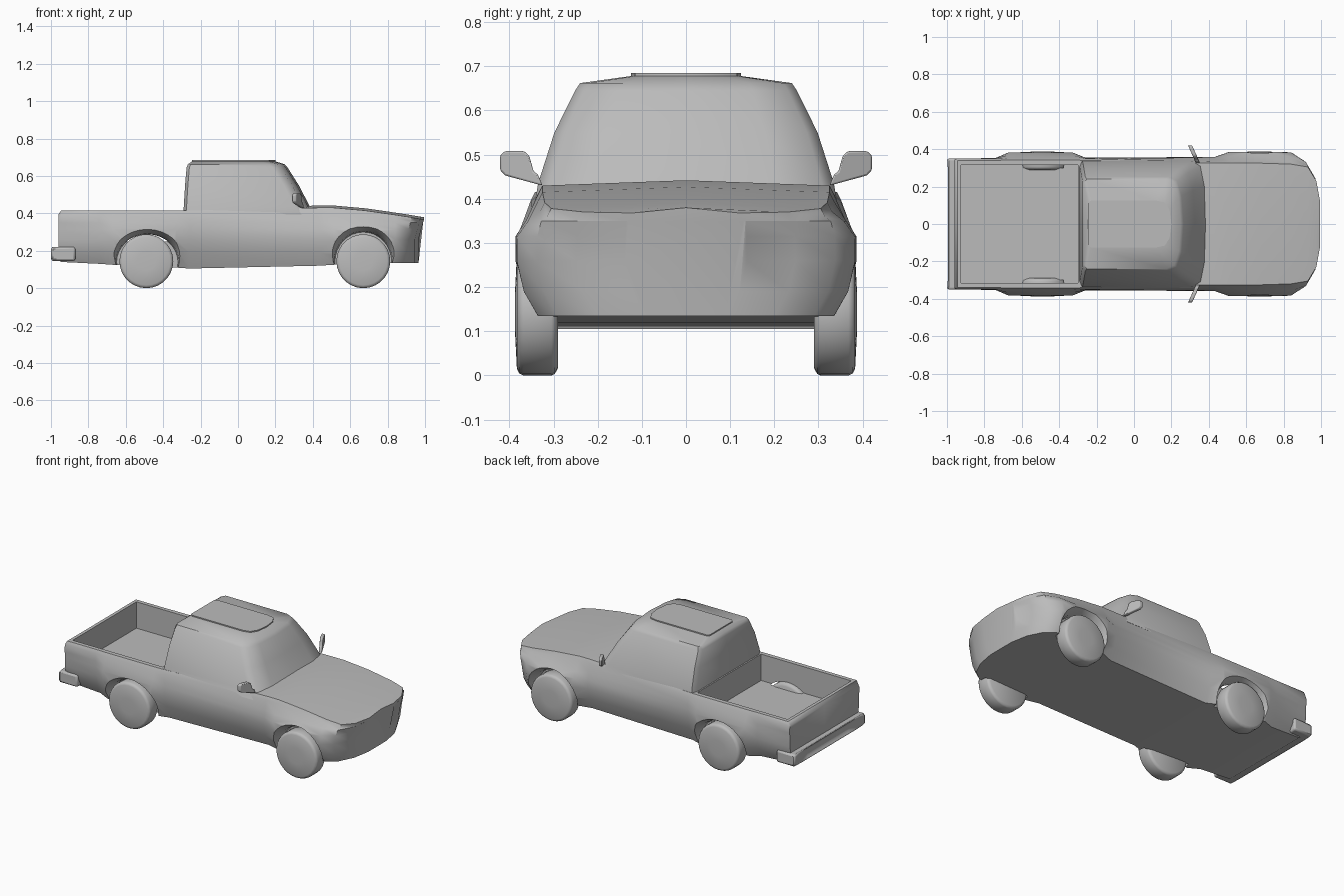
import bpy, bmesh, math
from mathutils import Matrix, Vector

cube = bpy.data.objects.get("Cube")
if cube:
    bpy.data.objects.remove(cube)

GREY = (0.5, 0.5, 0.5, 1)
paint = bpy.data.materials.new("plain grey")
paint.use_nodes = True
paint.diffuse_color = GREY
paint.node_tree.nodes["Principled BSDF"].inputs["Base Color"].default_value = GREY


def finish(name, bm, bevel=0.0, segments=2):
    """Turn a bmesh into a named object, with an optional bevel."""
    bmesh.ops.recalc_face_normals(bm, faces=bm.faces)
    mesh = bpy.data.meshes.new(name)
    bm.to_mesh(mesh)
    bm.free()
    obj = bpy.data.objects.new(name, mesh)
    bpy.context.collection.objects.link(obj)
    mesh.materials.append(paint)
    if bevel:
        mod = obj.modifiers.new("bevel", "BEVEL")
        mod.width, mod.segments = bevel, segments
        mod.limit_method = "ANGLE"
    return obj


def smooth(obj, angle=45):
    bpy.ops.object.select_all(action="DESELECT")
    obj.select_set(True)
    bpy.context.view_layer.objects.active = obj
    bpy.ops.object.shade_smooth_by_angle(angle=math.radians(angle))


def loft(bm, rings):
    """Bridge closed rings of equal length and cap both ends."""
    loops = [[bm.verts.new(p) for p in ring] for ring in rings]
    for a, b in zip(loops, loops[1:]):
        for i in range(len(a)):
            j = (i + 1) % len(a)
            bm.faces.new((a[i], a[j], b[j], b[i]))
    bm.faces.new(loops[0])
    bm.faces.new(loops[-1])


def cut(target, cutter):
    cutter.hide_render = True
    mod = target.modifiers.new("cut", "BOOLEAN")
    mod.operation, mod.solver, mod.object = "DIFFERENCE", "EXACT", cutter
    bpy.ops.object.select_all(action="DESELECT")
    bpy.context.view_layer.objects.active = target
    target.select_set(True)
    bpy.ops.object.modifier_apply(modifier=mod.name)
    bpy.data.objects.remove(cutter)


def box(name, low, high, bevel=0.0):
    bm = bmesh.new()
    bmesh.ops.create_cube(bm, size=1)
    low, high = Vector(low), Vector(high)
    for v in bm.verts:
        v.co = (low + high) / 2 + v.co * (high - low)
    return finish(name, bm, bevel)


# Body: cross-sections along x, each (x, bottom z, side width, shoulder width, top z)
stations = [
    (-0.96, 0.15, 0.345, 0.345, 0.395), (-0.945, 0.14, 0.35, 0.35, 0.415),
    (-0.74, 0.13, 0.355, 0.35, 0.415), (-0.67, 0.125, 0.385, 0.352, 0.415),
    (-0.33, 0.11, 0.385, 0.352, 0.415), (-0.26, 0.105, 0.357, 0.35, 0.415),
    (0.43, 0.12, 0.36, 0.335, 0.43), (0.51, 0.125, 0.388, 0.335, 0.43),
    (0.68, 0.13, 0.39, 0.335, 0.415), (0.84, 0.135, 0.385, 0.33, 0.392),
    (0.93, 0.135, 0.34, 0.315, 0.378), (0.975, 0.135, 0.25, 0.24, 0.37),
    (0.995, 0.135, 0.14, 0.13, 0.368)]


def body_ring(x, low, side, shoulder, top):
    crown = 0.012 if x > 0.4 else 0.0
    half = [(side - 0.05, low), (side - 0.018, 0.19), (side - 0.002, 0.26),
            (side - 0.003, 0.315), ((side + shoulder) / 2, 0.35),
            (shoulder, top - 0.02), (shoulder - 0.01, top)]
    half = [(0, low)] + half + [(0, top + crown)]
    full = half + [(-y, z) for y, z in half[-2:0:-1]]
    # the grille leans in below the bonnet lip
    lean = lambda z: 0.03 * min(1, (top - z) / 0.1) if x > 0.9 and z < top else 0
    return [(x - lean(z), y, z) for y, z in full]


bm = bmesh.new()
loft(bm, [body_ring(*s) for s in stations])
body = finish("body", bm)

# Cargo bed hollow
cut(body, box("bed_cutter", (-0.925, -0.315, 0.25), (-0.30, 0.315, 0.6)))

# Flared wheel arches: (centre x, outer radius along x, outer radius along z)
for centre, rx, rz in ((-0.485, 0.20, 0.178), (0.67, 0.185, 0.195)):
    for side in (-1, 1):
        bm = bmesh.new()
        rings = []
        for y, k in ((0.30, 0.82), (0.34, 0.85), (0.395, 1.02), (0.5, 1.02)):
            rings.append([(centre + rx * k * math.cos(math.tau * i / 32), side * y,
                           0.14 + rz * k * math.sin(math.tau * i / 32)) for i in range(32)])
        loft(bm, rings)
        cut(body, finish("arch_cutter", bm))
smooth(body)

# Cab: rings going up, each (z, back x, front x, half width)
levels = [(0.39, -0.293, 0.42, 0.342), (0.435, -0.29, 0.385, 0.335),
          (0.55, -0.283, 0.325, 0.298), (0.645, -0.275, 0.265, 0.251),
          (0.662, -0.268, 0.25, 0.24), (0.678, -0.245, 0.20, 0.125)]


def cab_ring(z, back, front, width):
    half = [(back, width * 0.9), (back + 0.015, width), (front - 0.08, width),
            (front - 0.035, width * 0.92), (front - 0.01, width * 0.6)]
    pts = [(back, 0)] + half + [(front, 0)] + [(x, -y) for x, y in half[::-1]]
    return [(x, y, z) for x, y in pts]


bm = bmesh.new()
loft(bm, [cab_ring(*level) for level in levels])
# ridge along the roof centre
roof = max(bm.faces, key=lambda f: f.calc_center_median().z)
bmesh.ops.inset_region(bm, faces=[roof], thickness=0.07)
for v in roof.verts:
    v.co.z = 0.685
smooth(finish("cab", bm), 40)

# Rear bumper with a recessed plate area
bm = bmesh.new()
bmesh.ops.create_cube(bm, size=1, matrix=Matrix.Translation((-0.935, 0, 0.183))
                      @ Matrix.Diagonal((0.13, 0.70, 0.075, 1)))
rear = min(bm.faces, key=lambda f: f.calc_center_median().x)
bmesh.ops.inset_region(bm, faces=[rear], thickness=0.018)
for v in rear.verts:
    v.co.y *= 0.6
    v.co.x += 0.018
smooth(finish("rear_bumper", bm, 0.012))

# Wheels: rounded discs with a slightly domed face
for end, x in (("rear", -0.49), ("front", 0.67)):
    for name, side in (("right", -1), ("left", 1)):
        bm = bmesh.new()
        rings = []
        for y, r in ((0.29, 0.128), (0.297, 0.14), (0.305, 0.144), (0.368, 0.144),
                     (0.378, 0.139), (0.383, 0.128), (0.387, 0.05)):
            rings.append([(x + r * math.cos(math.tau * i / 28), side * y,
                           0.144 + r * math.sin(math.tau * i / 28)) for i in range(28)])
        loft(bm, rings)
        smooth(finish(f"{end}_{name}_wheel", bm), 60)

# Door mirrors: outline in y and z, swept back towards the tip
outline = [(0.325, 0.43), (0.335, 0.455), (0.345, 0.462), (0.355, 0.498), (0.367, 0.508),
           (0.41, 0.508), (0.421, 0.498), (0.421, 0.465), (0.41, 0.453)]
for name, side in (("right", -1), ("left", 1)):
    bm = bmesh.new()
    loft(bm, [[(0.335 + dx - 0.45 * (y - 0.335), side * y, z) for y, z in outline]
              for dx in (-0.008, 0.014)])
    smooth(finish(f"{name}_mirror", bm, 0.004))
